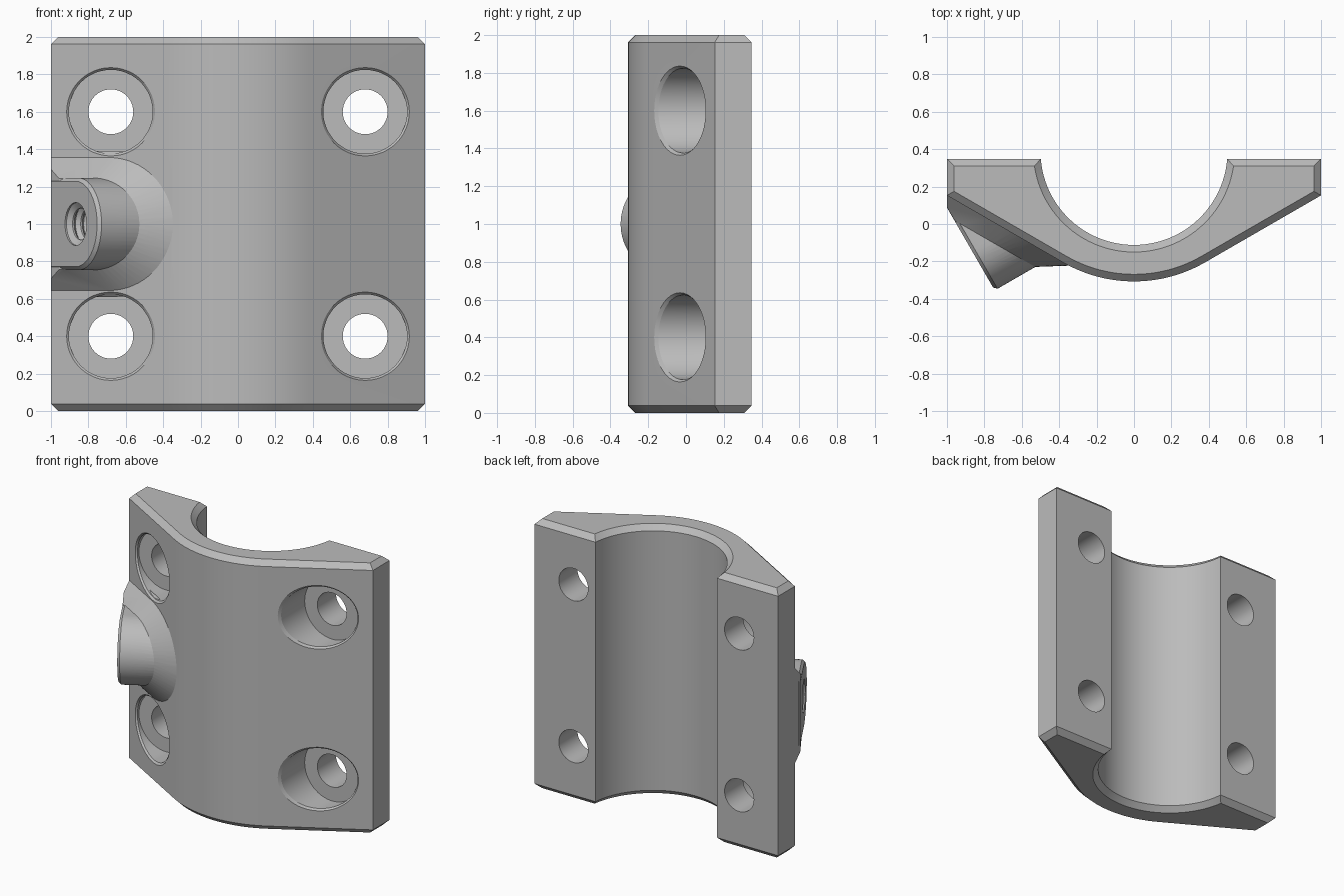
import bpy, bmesh, math
from mathutils import Vector

if "Cube" in bpy.data.objects:
    bpy.data.objects.remove(bpy.data.objects["Cube"], do_unlink=True)

grey = bpy.data.materials.new("plain grey")
grey.use_nodes = True
COLOR = (0.5, 0.5, 0.5, 1)
grey.diffuse_color = COLOR
grey.node_tree.nodes["Principled BSDF"].inputs["Base Color"].default_value = COLOR

BACK, HEIGHT, BEVEL = 0.348, 2.0, 0.038
BORE, BORE_Y = 0.5, 0.388
SHELL, SHELL_Y = 0.76, 0.453
SLOPE = math.radians(30)
UP = Vector((0, 0, 1))


def finish(bm, name):
    bmesh.ops.recalc_face_normals(bm, faces=bm.faces[:])
    mesh = bpy.data.meshes.new(name)
    bm.to_mesh(mesh)
    bm.free()
    mesh.materials.append(grey)
    obj = bpy.data.objects.new(name, mesh)
    bpy.context.collection.objects.link(obj)
    return obj


def loft(name, rings):
    """Closed solid through rings of equal point count."""
    bm = bmesh.new()
    loops = [[bm.verts.new(p) for p in ring] for ring in rings]
    n = len(loops[0])
    for a, b in zip(loops, loops[1:]):
        for i in range(n):
            j = (i + 1) % n
            bm.faces.new((a[i], a[j], b[j], b[i]))
    bm.faces.new(loops[0])
    bm.faces.new(loops[-1])
    return finish(bm, name)


def combine(target, tool, operation):
    mod = target.modifiers.new(operation, 'BOOLEAN')
    mod.operation, mod.solver, mod.object = operation, 'EXACT', tool
    bpy.ops.object.select_all(action='DESELECT')
    bpy.context.view_layer.objects.active = target
    target.select_set(True)
    bpy.ops.object.modifier_apply(modifier=mod.name)
    bpy.data.objects.remove(tool, do_unlink=True)


def slope_y(x, shell=SHELL):
    """Front surface of the sloping wings."""
    return SHELL_Y - shell / math.cos(SLOPE) + abs(x) * math.tan(SLOPE)


# Saddle body: half-round bore, rounded front and two flat wings
def section(inset, z):
    back, side = BACK - inset, 1 - inset
    bore, shell = BORE + inset, SHELL - inset
    start = math.asin((BORE_Y - back) / bore)
    points = []
    for i in range(49):
        t = math.pi + start + (math.pi - 2 * start) * i / 48
        points.append((bore * math.cos(t), BORE_Y + bore * math.sin(t), z))
    wing_y = slope_y(side, shell)
    points += [(side, back, z), (side, wing_y, z)]
    for i in range(25):
        t = SLOPE - 2 * SLOPE * i / 24
        points.append((shell * math.sin(t), SHELL_Y - shell * math.cos(t), z))
    points += [(-side, wing_y, z), (-side, back, z)]
    return points


body = loft("saddle_clamp", [section(BEVEL, 0), section(0, BEVEL),
                             section(0, HEIGHT - BEVEL), section(BEVEL, HEIGHT)])


# Four counterbored bolt holes with softened rims
def bolt_ring(x, z, radius, y=None, lift=0.0):
    ring = []
    for i in range(48):
        t = math.tau * i / 48
        px = x + radius * math.cos(t)
        ring.append((px, slope_y(px) + lift if y is None else y, z + radius * math.sin(t)))
    return ring


for x in (-0.68, 0.68):
    for z in (0.4, 1.6):
        pocket = [bolt_ring(x, z, 0.246, y=-0.5), bolt_ring(x, z, 0.246, lift=-0.012),
                  bolt_ring(x, z, 0.224, lift=0.015), bolt_ring(x, z, 0.224, y=0.13)]
        shaft = [bolt_ring(x, z, 0.12, y=0.0), bolt_ring(x, z, 0.12, y=0.6)]
        combine(body, loft("pocket_cutter", pocket), 'DIFFERENCE')
        combine(body, loft("shaft_cutter", shaft), 'DIFFERENCE')

# Angled boss on the right wing
out = Vector((-math.cos(SLOPE), -math.sin(SLOPE), 0))
across = Vector((math.sin(SLOPE), -math.cos(SLOPE), 0))
along = Vector((math.cos(SLOPE), -math.sin(SLOPE), 0))
inward = Vector((math.sin(SLOPE), math.cos(SLOPE), 0))
face_mid = Vector((-0.868, -0.142, 1))
base_mid = face_mid - out * (slope_y(face_mid.x) - face_mid.y)


def arch(mid, axis, reach, half_height, tail):
    """Half ellipse with straight legs running back along the axis."""
    ring = []
    for i in range(33):
        t = -math.pi / 2 + math.pi * i / 32
        ring.append(mid + axis * reach * math.cos(t) + UP * half_height * math.sin(t))
    return ring + [ring[0] - axis * tail, ring[32] - axis * tail]


def clipped_hull(name, rings, trim):
    """Convex solid cut off at the body's side and at the boss face."""
    bm = bmesh.new()
    for ring in rings:
        for p in ring:
            bm.verts.new(p)
    res = bmesh.ops.convex_hull(bm, input=bm.verts[:])
    spare = {g for g in res["geom_interior"] + res["geom_unused"]
             if isinstance(g, bmesh.types.BMVert)}
    bmesh.ops.delete(bm, geom=list(spare), context='VERTS')
    side = Vector((-1, 0, 0))
    for point, normal in ((side * (1 - trim), side), (face_mid - out * trim, out)):
        bmesh.ops.bisect_plane(bm, geom=bm.verts[:] + bm.edges[:] + bm.faces[:],
                               plane_co=point, plane_no=normal, clear_outer=True)
        rim = [e for e in bm.edges if e.is_boundary]
        if rim:
            bmesh.ops.holes_fill(bm, edges=rim, sides=0)
    return finish(bm, name)


R, FLARE, SINK = 0.246, 0.114, 0.03
oval = R / math.cos(SLOPE)
wide = FLARE + SINK
boss = clipped_hull("boss", [arch(face_mid, across, R - 0.018, R - 0.018, 0.28),
                             arch(face_mid - out * 0.018, across, R, R, 0.28),
                             arch(face_mid - out * 0.42, across, R, R, 0.28)], 0.0005)
flare = clipped_hull("boss_flare", [
    arch(base_mid + out * FLARE, along, oval * 0.985, R * 0.985, 0.45),
    arch(base_mid + inward * SINK, along, oval + wide, R + wide, 0.45)], 0.0015)
combine(boss, flare, 'UNION')


# Blind grooved screw hole in the boss
def disc(depth, radius):
    mid = face_mid - out * depth
    return [mid + (across * math.cos(t) + UP * math.sin(t)) * radius
            for t in (math.tau * i / 32 for i in range(32))]


combine(body, boss, 'UNION')
grooves = [disc(-0.05, 0.115), disc(0.01, 0.115), disc(0.03, 0.085)]
for k in range(5):
    d = 0.04 + k * 0.05
    grooves += [disc(d, 0.085), disc(d + 0.02, 0.105), disc(d + 0.04, 0.085)]
combine(body, loft("hole_cutter", grooves), 'DIFFERENCE')

bpy.ops.object.shade_smooth_by_angle(angle=math.radians(25))
